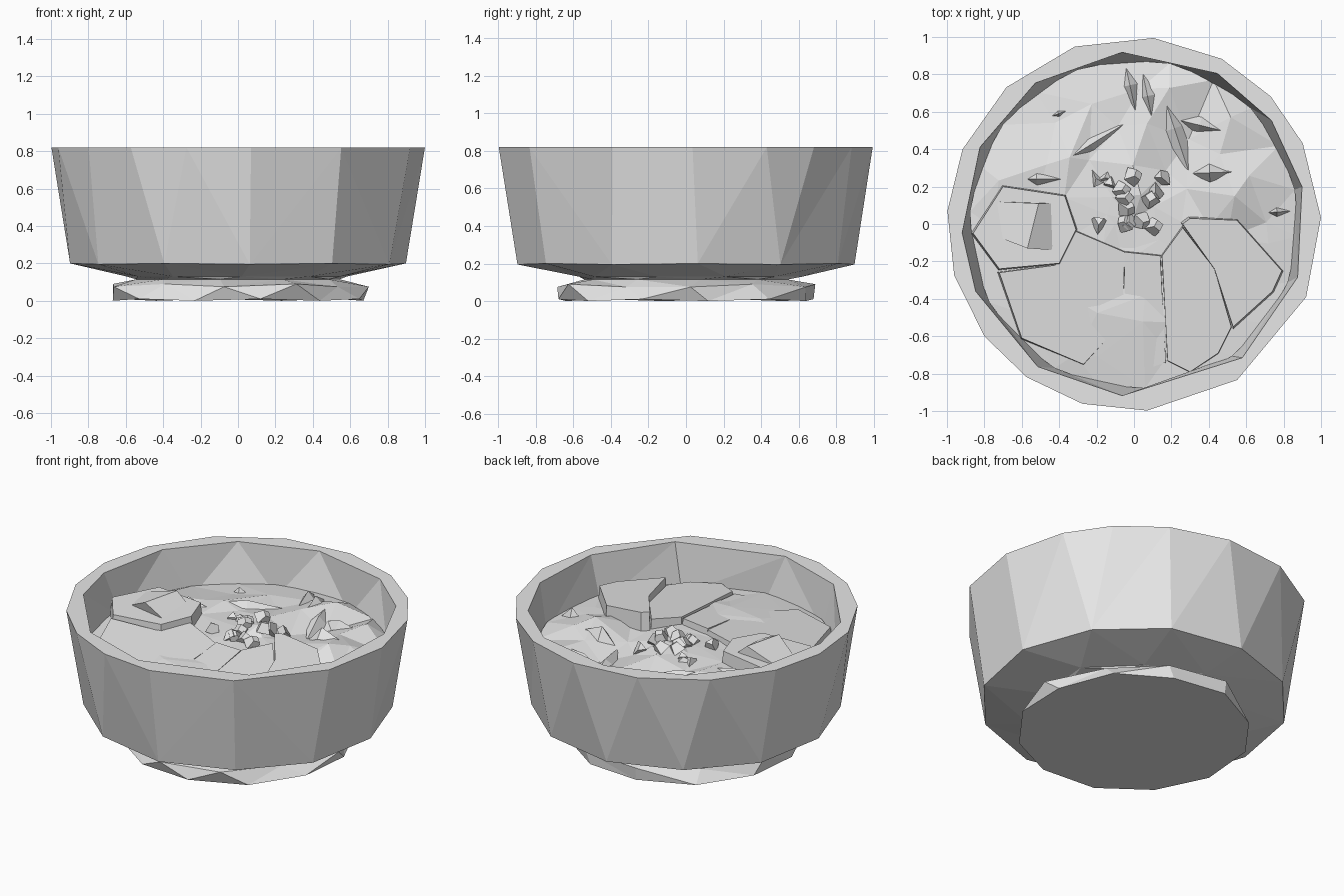
import bpy, bmesh, math, random
from mathutils import Vector, noise, geometry

random.seed(4)
if "Cube" in bpy.data.objects:
    bpy.data.objects.remove(bpy.data.objects["Cube"])

grey = bpy.data.materials.new("plain_grey")
grey.use_nodes = True
grey.diffuse_color = (0.8, 0.8, 0.8, 1)
grey.node_tree.nodes["Principled BSDF"].inputs["Base Color"].default_value = (0.8, 0.8, 0.8, 1)


def finish(name, bm):
    bmesh.ops.recalc_face_normals(bm, faces=bm.faces)
    mesh = bpy.data.meshes.new(name)
    bm.to_mesh(mesh)
    bm.free()
    mesh.materials.append(grey)
    obj = bpy.data.objects.new(name, mesh)
    bpy.context.collection.objects.link(obj)
    return obj


def ring(bm, angles, radii, heights):
    """Ring of vertices as (angle, vertex); radii and heights repeat along it."""
    out = []
    for i, a in enumerate(sorted(a % 360 for a in angles)):
        t, r = math.radians(a), radii[i % len(radii)]
        v = bm.verts.new((r * math.cos(t), r * math.sin(t), heights[i % len(heights)]))
        out.append((a, v))
    return out


def stitch(bm, a, b):
    """Join two rings of different counts with triangles."""
    n, m = len(a), len(b)
    at = lambda rg, k: rg[k % len(rg)][0] + 360 * (k // len(rg))
    i = j = 0
    while i < n or j < m:
        if j >= m or (i < n and at(a, i + 1) <= at(b, j + 1)):
            bm.faces.new((a[i % n][1], a[(i + 1) % n][1], b[j % m][1]))
            i += 1
        else:
            bm.faces.new((a[i % n][1], b[(j + 1) % m][1], b[j % m][1]))
            j += 1


def even(count, start=0):
    return [start + 360 * k / count for k in range(count)]


# Bowl: foot, underside, outer wall, flat rim and inner wall
rim_angles = [84, 62, 43, 25.5, 2, -23, -56.5, -86, -106, -125, -143, -164, 176, 156.5, 133, 108.5]
lip_angles = [94, 61, 37, 12.5, -18, -51, -94, -124, -157, -177, 153.5, 125]
bm = bmesh.new()
rings = [
    ring(bm, even(12, 10), [0.68, 0.69], [0, 0.01]),
    ring(bm, even(11, 2), [0.70, 0.62, 0.69], [0.075, 0.09]),
    ring(bm, even(10, 8), [0.55], [0.115]),
    ring(bm, even(10, 20), [0.62, 0.57], [0.13]),
    ring(bm, even(12, 4), [0.90], [0.20, 0.195]),
    ring(bm, rim_angles, [1.0], [0.82]),
    ring(bm, lip_angles, [0.92], [0.82]),
    ring(bm, even(11, 12), [0.88], [0.5]),
    ring(bm, even(11, 12), [0.7], [0.27]),
]
for lower, upper in zip(rings, rings[1:]):
    stitch(bm, lower, upper)
for end in (rings[0], rings[-1]):
    bm.faces.new([v for _, v in end])
finish("bowl", bm)


# Filling: crumpled leafy surface, rougher towards the back
def level(x, y):
    r = math.hypot(x, y)
    rough = 0.10 if y > 0.1 else 0.03
    bump = noise.noise(Vector((x * 4.1, y * 3.3, 2.7))) * rough
    back = 0.05 * max(0, y) * (1 - r)
    return 0.61 - 0.06 * r ** 3 + (bump if r < 0.8 else 0) + back


points = [Vector((0.88 * math.cos(math.radians(a)), 0.88 * math.sin(math.radians(a))))
          for a in even(22, 12)]
for radius, count in ((0.72, 17), (0.55, 15), (0.37, 12), (0.2, 9), (0.07, 4)):
    for a in even(count, random.uniform(0, 30)):
        t = math.radians(a + random.uniform(-8, 8))
        r = radius + random.uniform(-0.06, 0.06)
        points.append(Vector((r * math.cos(t), r * math.sin(t))))
flat, _, tris, *_ = geometry.delaunay_2d_cdt(points, [], [], 0, 0.001)
bm = bmesh.new()
verts = [bm.verts.new((p.x, p.y, level(p.x, p.y))) for p in flat]
for tri in tris:
    bm.faces.new([verts[k] for k in tri])
finish("leafy_filling", bm)


# Flat pieces lying on the filling: outline, height and tilt about their middle
def piece(name, outline, top, slope=(0, 0), depth=0.12, taper=1.04):
    bm = bmesh.new()
    mx = sum(p[0] for p in outline) / len(outline)
    my = sum(p[1] for p in outline) / len(outline)
    upper, lower = [], []
    for x, y in outline:
        dx, dy = x - mx, y - my
        z = top + slope[0] * dx + slope[1] * dy
        upper.append(bm.verts.new((x, y, z)))
        lower.append(bm.verts.new((mx + dx * taper, my + dy * taper, z - depth)))
    bm.faces.new(upper)
    bm.faces.new(lower)
    for i in range(len(outline)):
        j = (i + 1) % len(outline)
        bm.faces.new((upper[i], upper[j], lower[j], lower[i]))
    return finish(name, bm)


piece("left_chunk", [(-0.86, -0.05), (-0.70, 0.20), (-0.37, 0.15), (-0.31, -0.03),
                     (-0.40, -0.21), (-0.72, -0.24)], 0.69, (0.03, 0.03))
piece("right_slice", [(0.26, 0), (0.30, 0.03), (0.55, 0.02), (0.79, -0.25),
                      (0.74, -0.36), (0.53, -0.55), (0.43, -0.24)], 0.69, (-0.10, 0.06))
piece("front_right_slice", [(0.15, -0.17), (0.26, -0.02), (0.43, -0.24), (0.52, -0.55),
                            (0.45, -0.69), (0.30, -0.79), (0.18, -0.73)], 0.63, (0, 0.10))
piece("front_middle_slice", [(-0.05, -0.15), (0.14, -0.17), (0.17, -0.74),
                             (-0.1, -0.83), (-0.05, -0.5)], 0.61, (0.05, 0.12))
piece("front_left_slice", [(-0.31, -0.04), (-0.05, -0.15), (-0.06, -0.52), (-0.27, -0.75),
                           (-0.60, -0.61), (-0.72, -0.26), (-0.42, -0.22)], 0.635, (-0.05, 0.08))

# Raised wedge on the left chunk
bm = bmesh.new()
base = [bm.verts.new((x, y, 0.685)) for x, y in
        ((-0.74, 0.12), (-0.43, 0.11), (-0.43, -0.14), (-0.70, -0.08))]
ridge = [bm.verts.new((x, y, 0.755)) for x, y in ((-0.51, 0.11), (-0.57, -0.13))]
bm.faces.new((base[0], ridge[0], ridge[1], base[3]))
bm.faces.new((ridge[0], base[1], base[2], ridge[1]))
bm.faces.new((base[0], base[1], ridge[0]))
bm.faces.new((base[2], base[3], ridge[1]))
bm.faces.new(base)
finish("left_chunk_wedge", bm)


# Leaf folds: narrow ridges running along a line
def fold(name, start, end, width, height):
    a, b = Vector(start), Vector(end)
    side = (b - a).orthogonal().normalized() * width
    mid = a.lerp(b, 0.4)
    bm = bmesh.new()
    rim = [bm.verts.new((p.x, p.y, level(p.x, p.y) - 0.02)) for p in (a, mid + side, b, mid - side)]
    peak = bm.verts.new((mid.x, mid.y, level(mid.x, mid.y) + height))
    for i in range(4):
        bm.faces.new((rim[i], rim[(i + 1) % 4], peak))
    bm.faces.new(rim)
    finish(name, bm)


folds = [((-0.05, 0.87), (0.02, 0.55), 0.05), ((0.04, 0.84), (0.12, 0.45), 0.05),
         ((0.16, 0.68), (0.30, 0.26), 0.07), ((0.22, 0.56), (0.55, 0.48), 0.05),
         ((0.30, 0.27), (0.56, 0.28), 0.05), ((-0.62, 0.24), (-0.37, 0.24), 0.05),
         ((-0.40, 0.32), (0.02, 0.58), 0.06), ((-0.46, 0.57), (-0.32, 0.62), 0.03),
         ((0.70, 0.06), (0.86, 0.07), 0.03)]
for k, (start, end, width) in enumerate(folds):
    fold(f"leaf_fold_{k + 1}", start, end, width, 0.05)

# Small crumbs scattered over the middle
bm = bmesh.new()
for k in range(15):
    x, y = random.uniform(-0.2, 0.16), random.uniform(-0.08, 0.26)
    crumb = bmesh.ops.create_cone(bm, cap_ends=True, segments=random.choice((3, 4)),
                                  radius1=0.055, radius2=0.03, depth=0.06)["verts"]
    spin = Vector((random.uniform(-1, 1), random.uniform(-1, 1), 1)).to_track_quat("Z", "Y")
    for v in crumb:
        v.co = spin @ v.co + Vector((x, y, level(x, y) + 0.015))
finish("centre_crumbs", bm)
